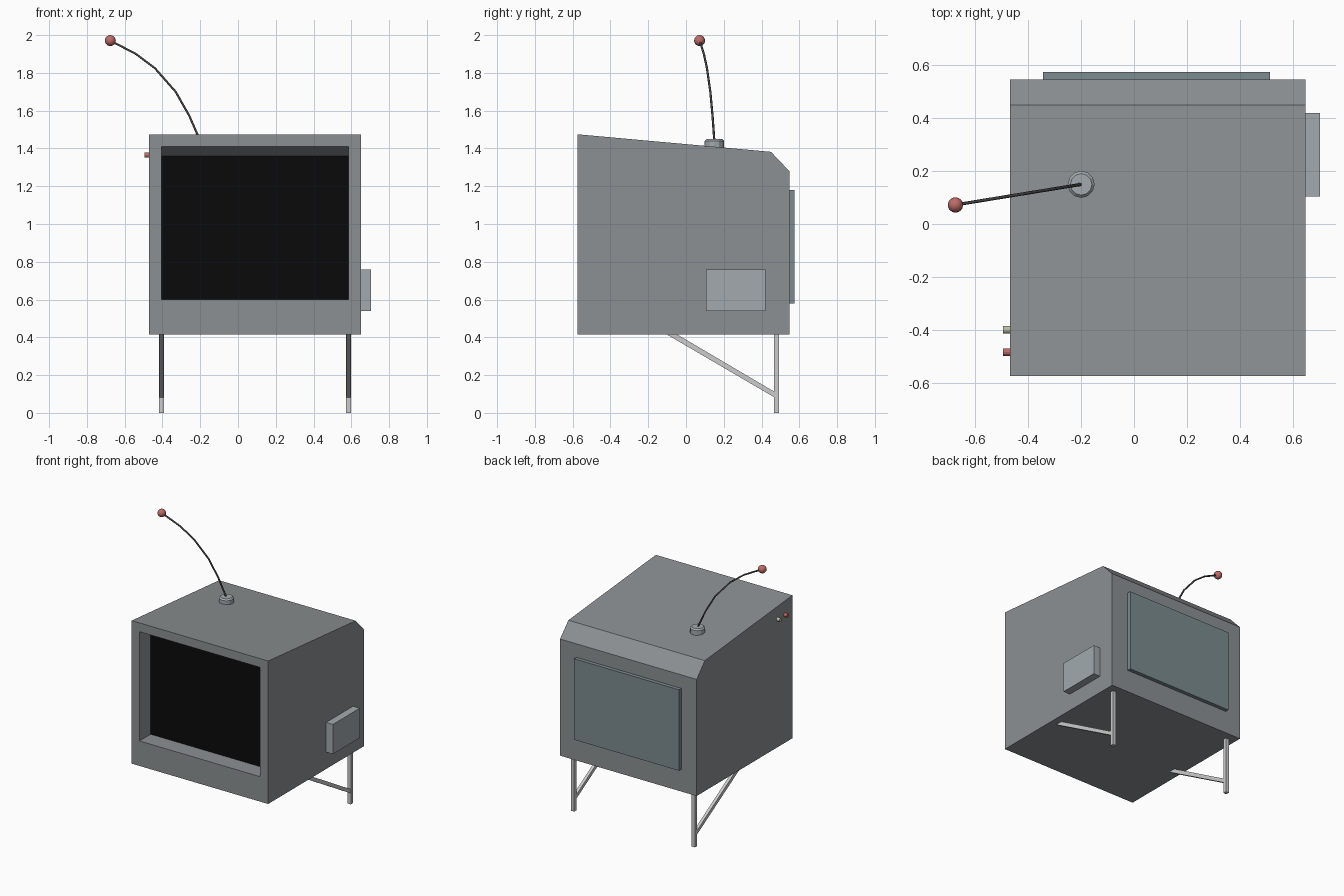
import bpy, bmesh, math
from mathutils import Vector, Matrix

if "Cube" in bpy.data.objects:
    bpy.data.objects.remove(bpy.data.objects["Cube"])


def material(name, rgb):
    m = bpy.data.materials.new(name)
    m.diffuse_color = (*rgb, 1)
    m.use_nodes = True
    m.node_tree.nodes["Principled BSDF"].inputs["Base Color"].default_value = m.diffuse_color
    return m


black = material("screen black", (0.003, 0.003, 0.003))
red = material("red", (0.5, 0.15, 0.14))
cream = material("cream", (0.55, 0.53, 0.4))
teal = material("panel teal", (0.2, 0.26, 0.28))
pale = material("pale grey", (0.36, 0.4, 0.42))
dark = material("dark metal", (0.07, 0.07, 0.07))


def finish(bm, name, *mats):
    bmesh.ops.recalc_face_normals(bm, faces=bm.faces)
    me = bpy.data.meshes.new(name)
    bm.to_mesh(me)
    bm.free()
    ob = bpy.data.objects.new(name, me)
    bpy.context.collection.objects.link(ob)
    for m in mats:
        me.materials.append(m)
    return ob


def box(name, lo, hi, *mats):
    lo, hi = Vector(lo), Vector(hi)
    bm = bmesh.new()
    bmesh.ops.create_cube(bm, size=1, matrix=Matrix.Translation((lo + hi) / 2)
                          @ Matrix.Diagonal((*(hi - lo), 1)))
    return finish(bm, name, *mats)


def prism(profile, x0, x1):
    """Side profile of (y, z) points extruded along x."""
    bm = bmesh.new()
    f = bm.faces.new([bm.verts.new((x0, y, z)) for y, z in profile])
    ext = bmesh.ops.extrude_face_region(bm, geom=[f])["geom"]
    bmesh.ops.translate(bm, vec=(x1 - x0, 0, 0),
                        verts=[v for v in ext if isinstance(v, bmesh.types.BMVert)])
    bmesh.ops.recalc_face_normals(bm, faces=bm.faces)
    return bm


def cylinder(name, centre, r, depth, sides, axis, *mats):
    bm = bmesh.new()
    rot = Vector((0, 0, 1)).rotation_difference(Vector(axis)).to_matrix().to_4x4()
    bmesh.ops.create_cone(bm, cap_ends=True, segments=sides, radius1=r, radius2=r,
                          depth=depth, matrix=Matrix.Translation(centre) @ rot)
    return finish(bm, name, *mats)


# Cabinet with recessed screen
FRONT = -0.575
bm = prism([(FRONT, 0.415), (FRONT, 1.475), (0.45, 1.382), (0.547, 1.28), (0.547, 0.415)],
           -0.47, 0.65)
front = min(bm.faces, key=lambda f: f.calc_center_median().y)
bmesh.ops.inset_region(bm, faces=[front], thickness=0.065)
for v in front.verts:
    v.co = (-0.405 if v.co.x < 0 else 0.585, FRONT, 0.60 if v.co.z < 1 else 1.41)
screen = bmesh.ops.extrude_discrete_faces(bm, faces=[front])["faces"][0]
for v in screen.verts:
    v.co.y += 0.13
    if v.co.z > 1:
        v.co.z = 1.36
screen.material_index = 1
finish(bm, "cabinet", material("cabinet grey", (0.26, 0.28, 0.29)), black)

# Rear panel and side box
box("rear_panel", (-0.345, 0.54, 0.58), (0.515, 0.575, 1.18), teal)
box("side_box", (0.64, 0.105, 0.54), (0.705, 0.42, 0.76), pale)

# Rear legs with diagonal struts
for side, x in (("left", -0.405), ("right", 0.585)):
    box(f"leg_{side}", (x - 0.013, 0.467, 0), (x + 0.013, 0.493, 0.42))
    finish(prism([(0.475, 0.078), (0.475, 0.108), (-0.055, 0.42), (-0.11, 0.42)],
                 x - 0.011, x + 0.011), f"strut_{side}")

# Control knobs on the left side
for name, y, mat in (("red_knob", -0.485, red), ("cream_knob", -0.40, cream)):
    cylinder(name, (-0.48, y, 1.365), 0.014, 0.03, 12, (1, 0, 0), mat)

# Antenna base
base = cylinder("antenna_base", (-0.2, 0.15, 1.423), 0.051, 0.054, 12, (0, 0, 1), pale)
bm = bmesh.new()
bm.from_mesh(base.data)
top = [e for e in bm.edges if all(v.co.z > 1.44 for v in e.verts)]
bmesh.ops.bevel(bm, geom=top, offset=0.01, segments=1, affect='EDGES')
bm.to_mesh(base.data)
bm.free()

# Bent antenna rod
path = [(-0.2, 1.44), (-0.258, 1.573), (-0.33, 1.70), (-0.44, 1.825), (-0.54, 1.9), (-0.678, 1.972)]
cu = bpy.data.curves.new("antenna_rod", 'CURVE')
cu.dimensions = '3D'
cu.bevel_depth = 0.006
cu.bevel_resolution = 1
cu.use_fill_caps = True
sp = cu.splines.new('POLY')
sp.points.add(len(path) - 1)
for p, (x, z) in zip(sp.points, path):
    p.co = (x, 0.15 + (x + 0.2) * 0.163, z, 1)
cu.materials.append(dark)
bpy.context.collection.objects.link(bpy.data.objects.new("antenna_rod", cu))

# Antenna tip
bpy.ops.mesh.primitive_uv_sphere_add(segments=16, ring_count=10, radius=0.029,
                                     location=(-0.676, 0.072, 1.971))
tip = bpy.context.object
tip.name = "antenna_tip"
tip.data.materials.append(red)
bpy.ops.object.shade_smooth()
